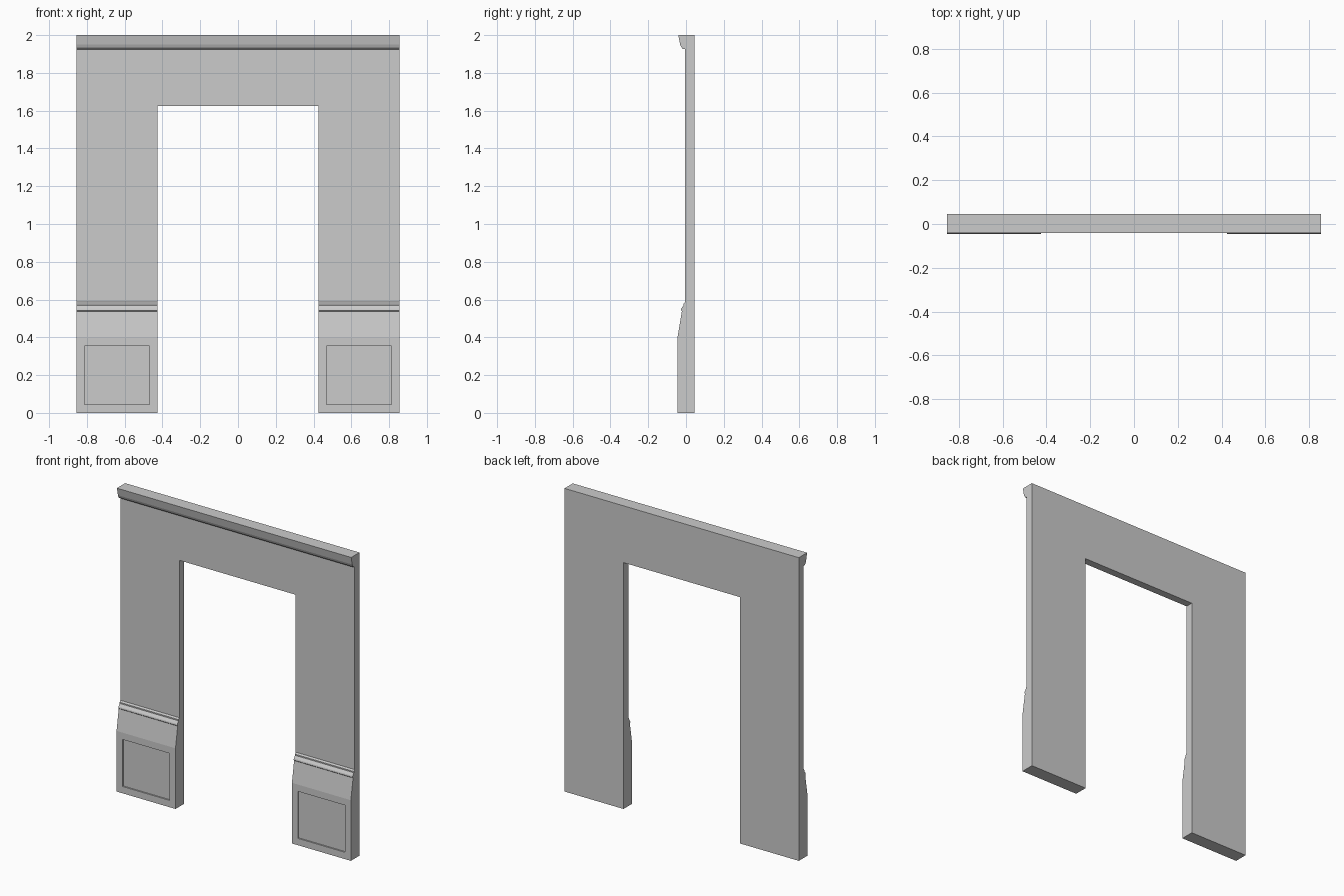
import bpy, bmesh

if "Cube" in bpy.data.objects:
    bpy.data.objects.remove(bpy.data.objects["Cube"])

HALF_W = 0.855      # outer half width
OPEN_W = 0.425      # half width of the doorway
OPEN_H = 1.625      # doorway height
FRONT, BACK, WALL = -0.045, 0.045, -0.005


def extrude_profile(name, profile, x0, x1):
    """Solid made by sweeping a (y, z) profile along x."""
    bm = bmesh.new()
    face = bm.faces.new([bm.verts.new((x0, y, z)) for y, z in profile])
    geom = bmesh.ops.extrude_face_region(bm, geom=[face])["geom"]
    verts = [v for v in geom if isinstance(v, bmesh.types.BMVert)]
    bmesh.ops.translate(bm, verts=verts, vec=(x1 - x0, 0, 0))
    bmesh.ops.recalc_face_normals(bm, faces=bm.faces)
    mesh = bpy.data.meshes.new(name)
    bm.to_mesh(mesh)
    bm.free()
    obj = bpy.data.objects.new(name, mesh)
    bpy.context.collection.objects.link(obj)
    return obj


def cut_box(target, name, x, y, z):
    """Subtract a box given by its (min, max) ranges."""
    rect = [(y[0], z[0]), (y[1], z[0]), (y[1], z[1]), (y[0], z[1])]
    cutter = extrude_profile(name, rect, *x)
    cutter.hide_render = True
    mod = target.modifiers.new(name, 'BOOLEAN')
    mod.operation = 'DIFFERENCE'
    mod.solver = 'EXACT'
    mod.object = cutter
    bpy.context.view_layer.objects.active = target
    bpy.ops.object.modifier_apply(modifier=mod.name)
    bpy.data.objects.remove(cutter)


# Wall section: plinth, sloped dado, small moulding, flat wall, cornice
section = [
    (BACK, 0), (FRONT, 0), (FRONT, 0.40),
    (-0.022, 0.538), (-0.027, 0.543), (-0.025, 0.552),
    (-0.013, 0.569), (-0.013, 0.577), (WALL, 0.587),
    (WALL, 1.925), (-0.018, 1.927), (-0.026, 1.938), (-0.031, 1.95),
    (-0.041, 2.0), (BACK, 2.0),
]
wall = extrude_profile("doorway_wall", section, -HALF_W, HALF_W)

# Doorway opening
cut_box(wall, "opening_cutter", (-OPEN_W, OPEN_W), (-0.2, 0.2), (-0.2, OPEN_H))

# Recessed panel in each plinth
for side in (-1, 1):
    mid = side * (HALF_W + OPEN_W) / 2
    cut_box(wall, "panel_cutter", (mid - 0.172, mid + 0.172),
            (-0.2, FRONT + 0.009), (0.045, 0.355))
